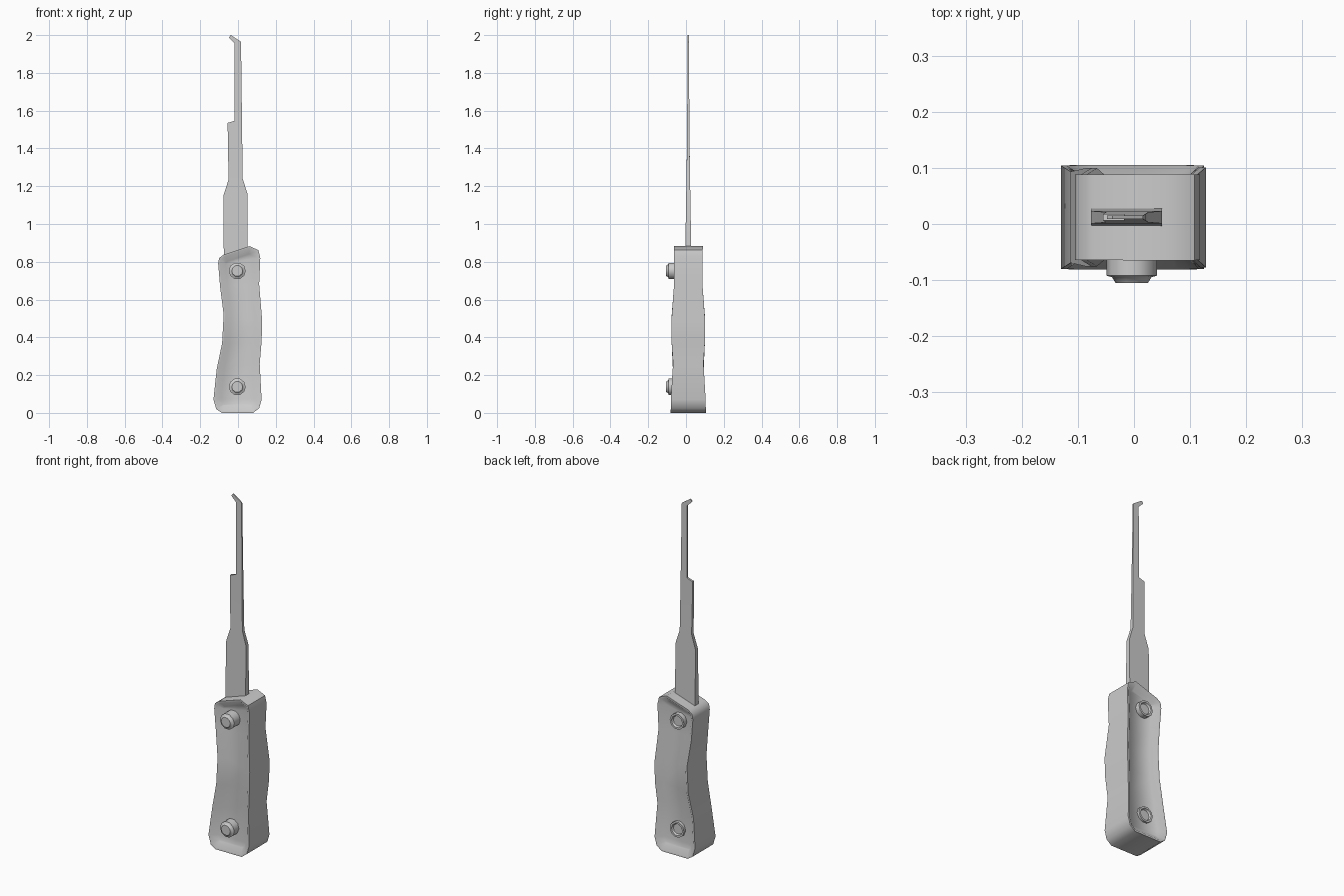
import bpy, bmesh, math

if "Cube" in bpy.data.objects:
    bpy.data.objects.remove(bpy.data.objects["Cube"])

YC = 0.012  # middle plane of handle and blade


def lerp(table, z):
    for (z0, v0), (z1, v1) in zip(table, table[1:]):
        if z <= z1:
            return v0 + (v1 - v0) * (z - z0) / (z1 - z0)
    return table[-1][1]


def finish(name, bm, angle):
    bmesh.ops.recalc_face_normals(bm, faces=bm.faces[:])
    me = bpy.data.meshes.new(name)
    bm.to_mesh(me)
    bm.free()
    ob = bpy.data.objects.new(name, me)
    bpy.context.collection.objects.link(ob)
    bpy.ops.object.select_all(action='DESELECT')
    ob.select_set(True)
    bpy.context.view_layer.objects.active = ob
    bpy.ops.object.shade_smooth_by_angle(angle=math.radians(angle))
    return ob


def slab(rows, half):
    """Closed strip from rows (left x, left z, right x, right z), thickness by height."""
    bm = bmesh.new()
    rings = []
    for lx, lz, rx, rz in rows:
        hl, hr = lerp(half, lz), lerp(half, rz)
        rings.append([bm.verts.new(c) for c in (
            (lx, YC - hl, lz), (rx, YC - hr, rz), (rx, YC + hr, rz), (lx, YC + hl, lz))])
    front, back = [], []
    for a, b in zip(rings, rings[1:]):
        for i in range(4):
            j = (i + 1) % 4
            f = bm.faces.new((a[i], a[j], b[j], b[i]))
            if i == 0:
                front.append(f)
            elif i == 2:
                back.append(f)
    bm.faces.new(rings[0][::-1])
    bm.faces.new(rings[-1])
    bmesh.ops.recalc_face_normals(bm, faces=bm.faces[:])
    return bm, front, back


# Handle: wavy grip with a dished panel on each side
handle_rows = [
    (-0.085, 0.0, 0.08, 0.0), (-0.115, 0.02, 0.112, 0.025),
    (-0.13, 0.07, 0.125, 0.07), (-0.113, 0.23, 0.115, 0.26),
    (-0.084, 0.37, 0.125, 0.38), (-0.076, 0.52, 0.128, 0.49),
    (-0.095, 0.67, 0.112, 0.68), (-0.105, 0.79, 0.118, 0.82),
    (-0.1, 0.82, 0.108, 0.862), (-0.075, 0.838, 0.06, 0.883)]
handle_half = [(0, 0.093), (0.07, 0.092), (0.25, 0.08), (0.4, 0.09),
               (0.5, 0.089), (0.68, 0.075), (0.9, 0.077)]
bm, front, back = slab(handle_rows, handle_half)
for panel in (front, back):
    for thick, depth in ((0.01, 0), (0.03, -0.026)):
        bmesh.ops.inset_region(bm, faces=panel, thickness=thick, depth=depth,
                               use_even_offset=True, use_boundary=True)
finish("handle", bm, 50)

# Blade: stepped, tapering pick with a hooked tip
blade_rows = [
    (-0.075, 0.79, 0.05, 0.79), (-0.077, 1.15, 0.05, 1.16),
    (-0.05, 1.235, 0.025, 1.24), (-0.055, 1.535, 0.021, 1.535),
    (-0.018, 1.547, 0.021, 1.547), (-0.018, 1.957, 0.016, 1.964),
    (-0.048, 1.987, -0.038, 2.0)]
blade_half = [(0.7, 0.018), (1.16, 0.011), (1.24, 0.009), (1.54, 0.006), (2.0, 0.003)]
bm, _, _ = slab(blade_rows, blade_half)
finish("blade", bm, 30)

# Rivets: lathed through the handle, domed head in front and cupped ring behind
rivet_profile = [(0.029, -0.105), (0.035, -0.095), (0.045, -0.092),
                 (0.045, 0.088), (0.034, 0.088), (0.029, 0.078)]
SIDES = 10
for name, z in (("lower_rivet", 0.138), ("upper_rivet", 0.752)):
    bm = bmesh.new()
    rings = [[bm.verts.new((-0.004 + r * math.cos(2 * math.pi * i / SIDES), y,
                            z + r * math.sin(2 * math.pi * i / SIDES)))
              for i in range(SIDES)] for r, y in rivet_profile]
    for a, b in zip(rings, rings[1:]):
        for i in range(SIDES):
            j = (i + 1) % SIDES
            bm.faces.new((a[i], a[j], b[j], b[i]))
    bm.faces.new(rings[0])
    bm.faces.new(rings[-1])
    finish(name, bm, 60)
